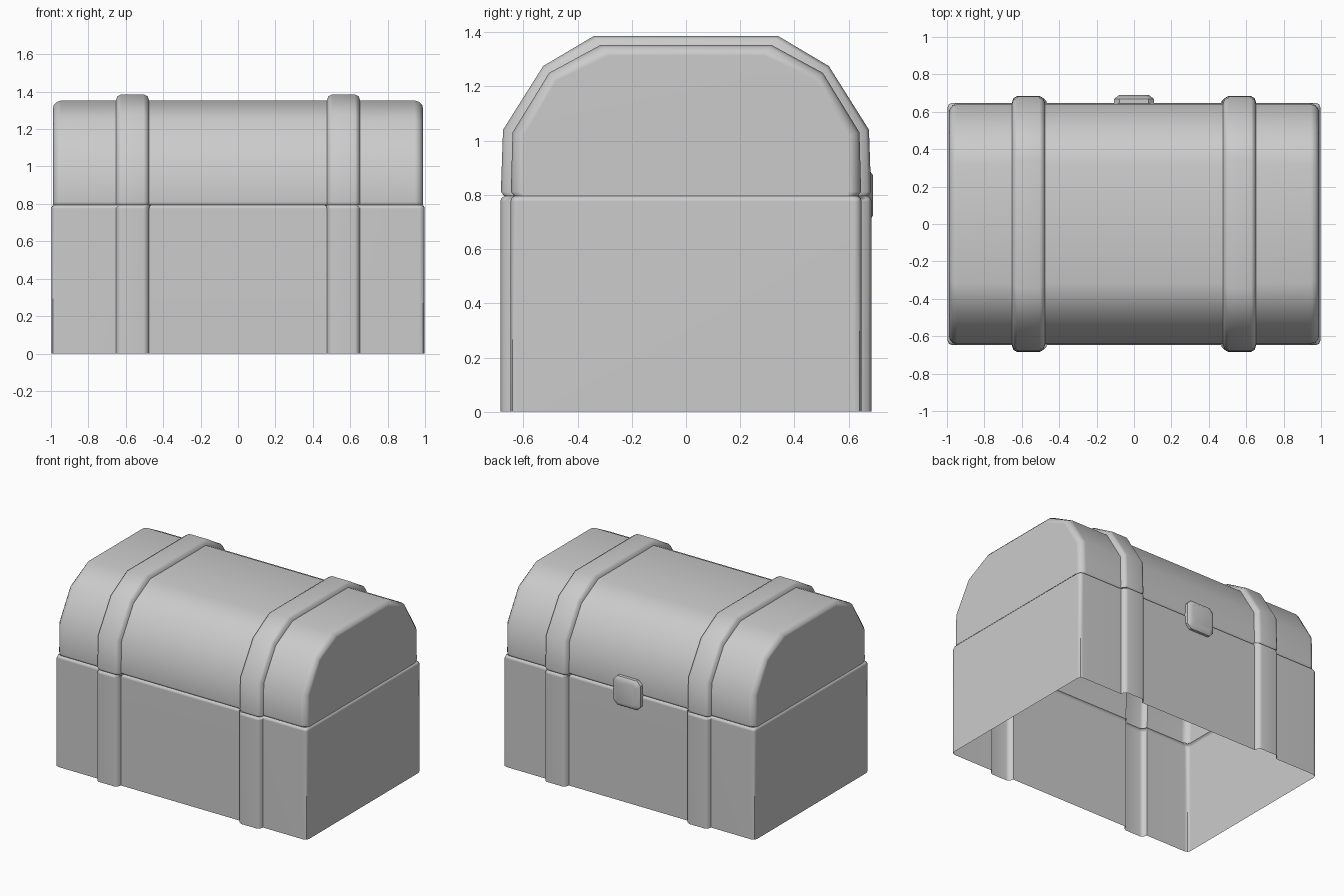
import bpy, bmesh, math

if "Cube" in bpy.data.objects:
    bpy.data.objects.remove(bpy.data.objects["Cube"])

SEAM = 0.795


def finish(name, bm, angle=45):
    bmesh.ops.recalc_face_normals(bm, faces=bm.faces)
    me = bpy.data.meshes.new(name)
    bm.to_mesh(me)
    bm.free()
    ob = bpy.data.objects.new(name, me)
    bpy.context.collection.objects.link(ob)
    bpy.ops.object.select_all(action='DESELECT')
    bpy.context.view_layer.objects.active = ob
    ob.select_set(True)
    bpy.ops.object.shade_smooth_by_angle(angle=math.radians(angle))
    wn = ob.modifiers.new("weighted_normals", 'WEIGHTED_NORMAL')
    wn.keep_sharp = True
    return ob


def loft(rings, closed, cap_start=False, cap_end=False):
    """Skin a list of equally long point rings."""
    bm = bmesh.new()
    rows = [[bm.verts.new(p) for p in r] for r in rings]
    n = len(rows[0])
    for a, b in zip(rows, rows[1:]):
        for i in range(n if closed else n - 1):
            j = (i + 1) % n
            bm.faces.new((a[i], a[j], b[j], b[i]))
    if cap_start:
        bm.faces.new(rows[0])
    if cap_end:
        bm.faces.new(rows[-1])
    return bm


# strap cross-section along x: (x, amount of outset)
STRAP = [(0.475, 0), (0.483, 0.65), (0.505, 1), (0.625, 1), (0.645, 0.65), (0.653, 0)]

# base: open-bottomed shell with the straps embossed in its plan outline
quarter = [(x, 0.648 + 0.037 * t) for x, t in STRAP]
quarter += [(0.97, 0.648), (0.99, 0.64), (0.998, 0.62)]
half = quarter[::-1] + [(-x, y) for x, y in quarter]
outline = half + [(-x, -y) for x, y in half]
levels = [(0, 0), (0.775, 0), (0.788, 0.004), (SEAM, 0.014)]
rings = [[(x - math.copysign(d, x), y - math.copysign(d, y), z) for x, y in outline]
         for z, d in levels]
finish("chest_base", loft(rings, True))

# lid: arch sections swept along x, swelling at the straps, rounded at the ends
BODY = [(0.634, SEAM), (0.646, 0.812), (0.640, 1.03), (0.505, 1.25), (0.315, 1.353)]
BAND = [(0.671, SEAM), (0.683, 0.812), (0.675, 1.04), (0.527, 1.275), (0.340, 1.386)]


def arch(x, t):
    side = [(a + t * (c - a), b + t * (d - b)) for (a, b), (c, d) in zip(BODY, BAND)]
    return [(x, y, z) for y, z in side] + [(x, -y, z) for y, z in side[::-1]]


right = STRAP + [(0.945, 0), (0.97, -0.25), (0.985, -0.75), (0.988, -1.2)]
stations = [(-x, t) for x, t in right[::-1]] + right
finish("lid", loft([arch(x, t) for x, t in stations], False, True, True))


# latch plate: chamfered block across the seam at the back
def plate(y, w, h, c):
    q = [(w, -h + c), (w, h - c), (w - c, h), (-w + c, h),
         (-w, h - c), (-w, -h + c), (-w + c, -h), (w - c, -h)]
    return [(x, y, 0.798 + z) for x, z in q]


finish("latch", loft([plate(0.63, 0.108, 0.104, 0.03), plate(0.667, 0.108, 0.104, 0.03),
                      plate(0.689, 0.08, 0.076, 0.022)], True, True, True), 35)
